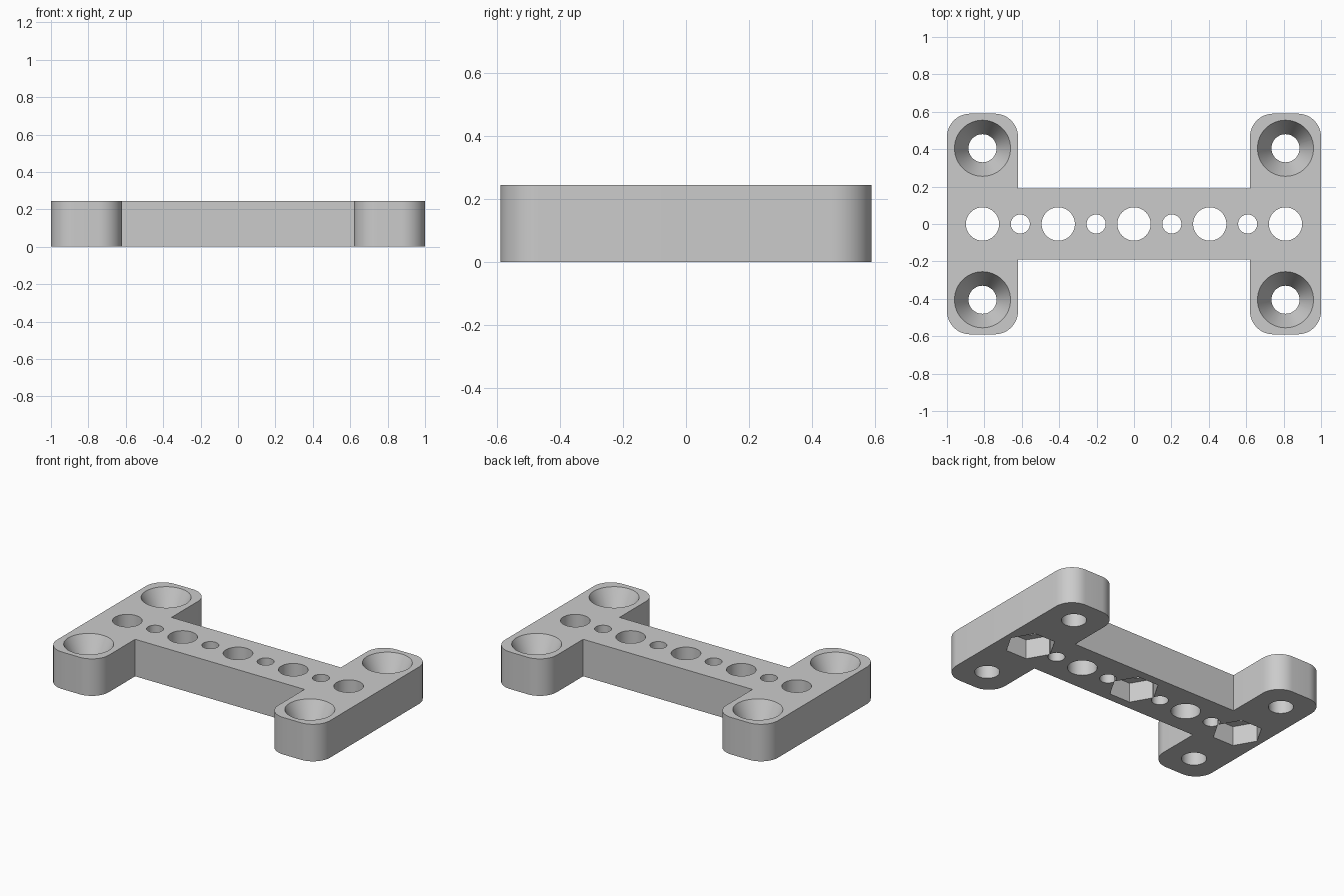
import bpy, bmesh, math

cube = bpy.data.objects.get("Cube")
if cube:
    bpy.data.objects.remove(cube, do_unlink=True)

HEIGHT = 0.245
END_X, INNER_X = 1.0, 0.62
END_Y, BAR_Y = 0.59, 0.19
CORNER = 0.125
PITCH = 0.2025

grey = bpy.data.materials.new("plain grey")
grey.use_nodes = True
colour = (0.6, 0.6, 0.6, 1)
grey.diffuse_color = colour
grey.node_tree.nodes["Principled BSDF"].inputs["Base Color"].default_value = colour


def make_object(name, bm):
    bmesh.ops.recalc_face_normals(bm, faces=bm.faces)
    mesh = bpy.data.meshes.new(name)
    bm.to_mesh(mesh)
    bm.free()
    mesh.materials.append(grey)
    obj = bpy.data.objects.new(name, mesh)
    bpy.context.collection.objects.link(obj)
    return obj


# H-shaped plate: one quarter of the outline, mirrored round both axes
quarter = [(INNER_X, BAR_Y), (INNER_X, END_Y), (END_X, END_Y)]
right = quarter + [(x, -y) for x, y in reversed(quarter)]
outline = right + [(-x, -y) for x, y in right]
bm = bmesh.new()
base = bm.faces.new([bm.verts.new((x, y, 0)) for x, y in outline])
top = bmesh.ops.extrude_face_region(bm, geom=[base])["geom"]
bmesh.ops.translate(bm, vec=(0, 0, HEIGHT),
                    verts=[g for g in top if isinstance(g, bmesh.types.BMVert)])

# Rounded ends on the four arms
corners = [e for e in bm.edges
           if abs(e.verts[0].co.z - e.verts[1].co.z) > 0.1
           and abs(abs(e.verts[0].co.y) - END_Y) < 0.001]
bmesh.ops.bevel(bm, geom=corners, offset=CORNER, segments=12, profile=0.5,
                affect='EDGES')
plate = make_object("mounting_plate", bm)


def cut(x, y, low, high, r_low, r_high, sides=64):
    """Remove a round, conical or hexagonal hole from the plate."""
    bm = bmesh.new()
    bmesh.ops.create_cone(bm, cap_ends=True, segments=sides, radius1=r_low,
                          radius2=r_high, depth=high - low)
    if sides == 6:
        # turn the corners of the hexagon along the bar
        first = max(bm.verts, key=lambda v: v.co.x).co
        if abs(first.y) > 0.001:
            for v in bm.verts:
                v.co.x, v.co.y = v.co.y, v.co.x
    bmesh.ops.translate(bm, vec=(x, y, (low + high) / 2), verts=bm.verts)
    cutter = make_object("hole_cutter", bm)
    cutter.hide_render = True
    mod = plate.modifiers.new("hole", 'BOOLEAN')
    mod.operation, mod.solver, mod.object = 'DIFFERENCE', 'EXACT', cutter
    bpy.context.view_layer.objects.active = plate
    bpy.ops.object.modifier_apply(modifier=mod.name)
    bpy.data.objects.remove(cutter, do_unlink=True)


# Row of alternating large and small holes along the bar
for i in range(-4, 5):
    r = 0.051 if i % 2 else 0.089
    cut(i * PITCH, 0, -0.1, HEIGHT + 0.1, r, r)

# Hexagonal nut pockets underneath
for i in (-4, 0, 4):
    cut(i * PITCH, 0, -0.1, 0.13, 0.153, 0.153, sides=6)

# Countersunk screw holes in the arms
SINK = 0.15
for x in (-4 * PITCH, 4 * PITCH):
    for y in (-2 * PITCH, 2 * PITCH):
        cut(x, y, -0.1, HEIGHT + 0.1, 0.075, 0.075)
        cut(x, y, HEIGHT - SINK, HEIGHT + SINK, 0.075, 0.225)

# Smooth round walls, sharp rims
bpy.ops.object.select_all(action='DESELECT')
plate.select_set(True)
bpy.context.view_layer.objects.active = plate
bpy.ops.object.shade_smooth_by_angle(angle=math.radians(25))
